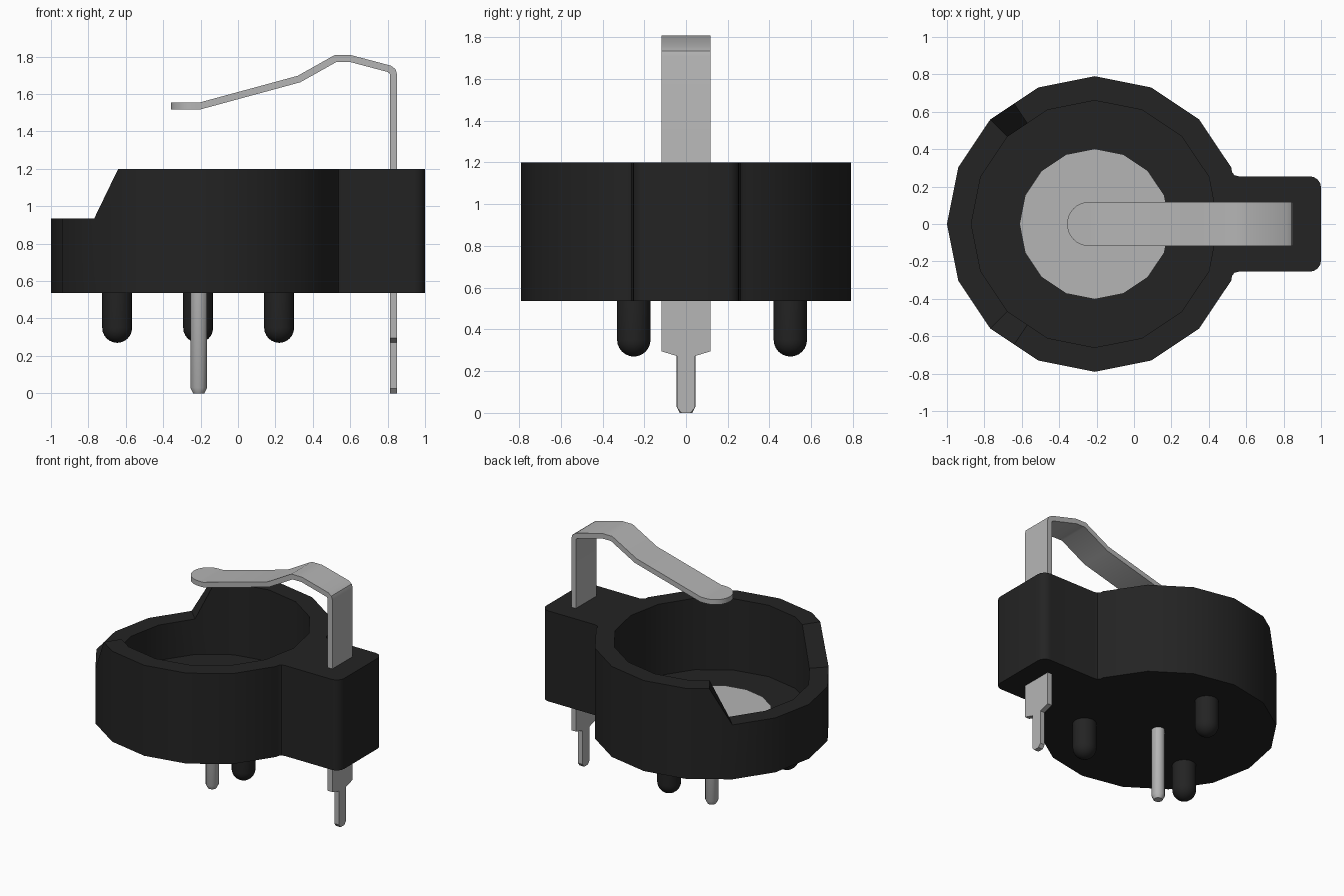
import bpy, bmesh, math
from mathutils import Vector

cube = bpy.data.objects.get("Cube")
if cube:
    bpy.data.objects.remove(cube, do_unlink=True)

CX = -0.21                       # axis of the round cup
BOTTOM, TOP, LOW, FLOOR = 0.535, 1.2, 0.935, 0.675


def material(name, value):
    m = bpy.data.materials.new(name)
    m.use_nodes = True
    col = (value, value, value, 1)
    m.diffuse_color = col
    m.node_tree.nodes["Principled BSDF"].inputs["Base Color"].default_value = col
    return m


black = material("black plastic", 0.017)
silver = material("silver metal", 0.46)


def finish(name, bm, mat, angle=30):
    bmesh.ops.remove_doubles(bm, verts=bm.verts, dist=1e-5)
    bmesh.ops.recalc_face_normals(bm, faces=bm.faces)
    me = bpy.data.meshes.new(name)
    bm.to_mesh(me)
    bm.free()
    ob = bpy.data.objects.new(name, me)
    bpy.context.collection.objects.link(ob)
    me.materials.append(mat)
    bpy.ops.object.select_all(action='DESELECT')
    ob.select_set(True)
    bpy.context.view_layer.objects.active = ob
    bpy.ops.object.shade_smooth_by_angle(angle=math.radians(angle))
    return ob


def lathe(name, profile, mat, x, y, sides, angle=30):
    """Closed solid turned from (radius, z) points."""
    bm = bmesh.new()
    rings = [[bm.verts.new((x + r * math.cos(2 * math.pi * i / sides),
                            y + r * math.sin(2 * math.pi * i / sides), z))
              for i in range(sides)] for r, z in profile]
    for a, b in zip(rings, rings[1:]):
        for i in range(sides):
            j = (i + 1) % sides
            bm.faces.new((a[i], a[j], b[j], b[i]))
    bm.faces.new(rings[0])
    bm.faces.new(rings[-1])
    return finish(name, bm, mat, angle)


def cup_body():
    """Sixteen-sided cup with a lowered rim and a square lobe, as one shell."""
    bm = bmesh.new()
    angles = [22.5 * k for k in range(1, 16)]
    angles = sorted(angles + [123.75, 236.25])    # tops of the rim ramps

    def ring_point(a, r):
        if a in (123.75, 236.25):
            r *= math.cos(math.radians(11.25))
        t = math.radians(a)
        return CX + r * math.cos(t), r * math.sin(t)

    def rim_height(a):
        return LOW if 134 < a < 226 else TOP

    def column(p, low, high):
        return bm.verts.new((*p, low)), bm.verts.new((*p, high))

    outer = [column(ring_point(a, 0.79), BOTTOM, rim_height(a)) for a in angles]
    inner = [column(ring_point(a, 0.66), FLOOR, rim_height(a)) for a in angles]

    # lobe outline: inside fillet, then rounded corner, mirrored in y
    half = [(0.56, 0.255), (0.537, 0.261), (0.524, 0.277)]
    corner = [(0.94 + 0.06 * math.cos(t), 0.195 + 0.06 * math.sin(t))
              for t in (math.pi / 8 * k for k in range(5))]
    half = corner + half
    path = [(x, -y) for x, y in reversed(half)] + half
    lobe = [column(p, BOTTOM, TOP) for p in path]
    nose = column((CX + 0.66, 0), FLOOR, TOP)

    # rim faces
    for i in range(len(angles) - 1):
        bm.faces.new((outer[i][1], outer[i + 1][1], inner[i + 1][1], inner[i][1]))
    bm.faces.new([outer[-1][1]] + [v[1] for v in lobe] +
                 [outer[0][1], inner[0][1], nose[1], inner[-1][1]])
    # walls, underside and floor
    for loop in (outer + lobe, inner + [nose]):
        for a, b in zip(loop, loop[1:] + loop[:1]):
            bm.faces.new((a[0], b[0], b[1], a[1]))
        bm.faces.new([v[0] for v in loop])
    return finish("cup_body", bm, black)


def ribbon(name, stations, thick, mat):
    """Bent metal strip: stations are (x, z, half width) along the centre line."""
    bm = bmesh.new()
    pts = [Vector((x, z)) for x, z, _ in stations]
    rows = []
    for i, (p, (_, _, w)) in enumerate(zip(pts, stations)):
        d0 = (p - pts[max(i - 1, 0)]) if i else pts[1] - p
        d1 = (pts[i + 1] - p) if i + 1 < len(pts) else d0
        d0, d1 = d0.normalized(), d1.normalized()
        t = (d0 + d1).normalized()
        n = Vector((-t.y, t.x)) * (thick / 2 / max(t.dot(d0), 0.5))
        a, b = p + n, p - n
        rows.append([bm.verts.new(c) for c in ((a.x, -w, a.y), (a.x, w, a.y),
                                               (b.x, w, b.y), (b.x, -w, b.y))])
    for r, s in zip(rows, rows[1:]):
        for k in range(4):
            m = (k + 1) % 4
            bm.faces.new((r[k], r[m], s[m], s[k]))
    bm.faces.new(rows[0])
    bm.faces.new(rows[-1])
    return finish(name, bm, mat)


cup_body()

# Contact disc on the cup floor and its pin below
lathe("contact_disc", [(0.40, FLOOR - 0.01), (0.40, FLOOR + 0.005)], silver, CX, 0, 16)
lathe("contact_pin", [(0.03, 0), (0.045, 0.03), (0.045, FLOOR - 0.02)], silver, CX, 0, 12)

# Three round-ended locating pegs
R = 0.08
dome = [(R * math.sin(t), 0.27 + R - R * math.cos(t))
        for t in (math.pi / 12 * k for k in range(1, 7))]
for n, deg in enumerate((90, 210, 330)):
    t = math.radians(deg)
    lathe("locating_peg_%d" % (n + 1), [(0.004, 0.27)] + dome + [(R, BOTTOM + 0.03)],
          black, CX - 0.003 + 0.5 * math.cos(t), 0.5 * math.sin(t), 20)

# Spring strip: solder tail, upright, bend, sloping arm and rounded tip
W = 0.118
strip = [(0.831, 0, 0.022), (0.831, 0.025, 0.042), (0.831, 0.272, 0.042),
         (0.831, 0.295, W), (0.831, 1.705, W), (0.826, 1.722, W), (0.808, 1.735, W),
         (0.60, 1.79, W), (0.522, 1.79, W), (0.326, 1.68, W), (-0.20, 1.537, W)]
strip += [(-0.24 - 0.118 * math.sin(t), 1.537, max(W * math.cos(t), 0.004))
          for t in (math.pi / 16 * k for k in range(9))]
ribbon("spring_strip", strip, 0.037, silver)
